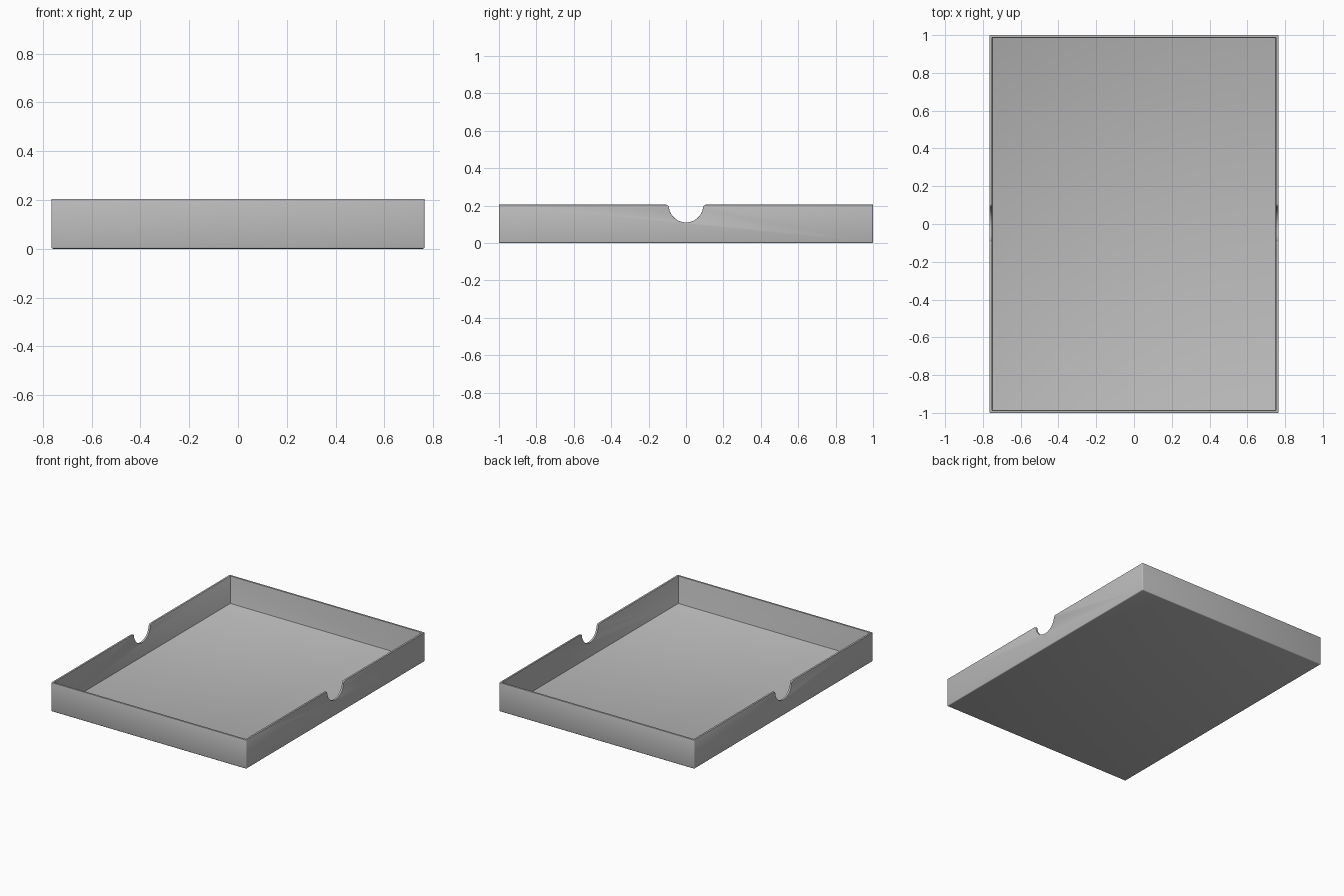
import bpy, bmesh
from math import sin, cos, pi, sqrt, atan2

if "Cube" in bpy.data.objects:
    bpy.data.objects.remove(bpy.data.objects["Cube"], do_unlink=True)

WIDTH, LENGTH, HEIGHT = 1.53, 2.0, 0.205
WALL, FLOOR = 0.014, 0.01

# One plain grey for the whole tray
grey = bpy.data.materials.new("plain_grey")
grey.use_nodes = True
colour = (0.5, 0.5, 0.5, 1)
grey.diffuse_color = colour
grey.node_tree.nodes["Principled BSDF"].inputs["Base Color"].default_value = colour


def finish(bm, name):
    bmesh.ops.recalc_face_normals(bm, faces=bm.faces)
    mesh = bpy.data.meshes.new(name)
    bm.to_mesh(mesh)
    bm.free()
    mesh.materials.append(grey)
    obj = bpy.data.objects.new(name, mesh)
    bpy.context.collection.objects.link(obj)
    return obj


def box(size, bottom):
    bm = bmesh.new()
    bmesh.ops.create_cube(bm, size=1)
    for v in bm.verts:
        v.co.x *= size[0]
        v.co.y *= size[1]
        v.co.z = bottom + (v.co.z + 0.5) * size[2]
    return bm


# Outer body, with softened corners everywhere but the open top
bm = box((WIDTH, LENGTH, HEIGHT), 0)
edges = [e for e in bm.edges if min(v.co.z for v in e.verts) < HEIGHT / 2]
bmesh.ops.bevel(bm, geom=edges, offset=0.006, segments=3, profile=0.5, affect='EDGES')
tray = finish(bm, "tray")

# Hollow inside
cavity = finish(box((WIDTH - 2 * WALL, LENGTH - 2 * WALL, HEIGHT), FLOOR), "cavity_cutter")

# Finger notch: a round scoop whose shoulders curve out into the rim
R, F, ZC = 0.092, 0.016, 0.202
shoulder_z = HEIGHT - F
shoulder_y = sqrt((R + F) ** 2 - (shoulder_z - ZC) ** 2)
tilt = atan2(shoulder_z - ZC, shoulder_y)
half = []
for i in range(13):
    a = -pi / 2 + (tilt + pi / 2) * i / 12
    half.append((R * cos(a), ZC + R * sin(a)))
for i in range(1, 7):
    a = pi + tilt - (pi / 2 + tilt) * i / 6
    half.append((shoulder_y + F * cos(a), shoulder_z + F * sin(a)))
half.append((shoulder_y, HEIGHT + 0.1))
outline = half + [(-y, z) for y, z in reversed(half[1:])]
bm = bmesh.new()
face = bm.faces.new([bm.verts.new((-1, y, z)) for y, z in outline])
swept = bmesh.ops.extrude_face_region(bm, geom=[face])["geom"]
bmesh.ops.translate(bm, vec=(2, 0, 0),
                    verts=[v for v in swept if isinstance(v, bmesh.types.BMVert)])
notch = finish(bm, "finger_notch_cutter")

# Cut the cavity and both notches, then soften the rim
bpy.context.view_layer.objects.active = tray
tray.select_set(True)
for cutter in (cavity, notch):
    cut = tray.modifiers.new(cutter.name, 'BOOLEAN')
    cut.operation = 'DIFFERENCE'
    cut.solver = 'EXACT'
    cut.object = cutter
    bpy.ops.object.modifier_apply(modifier=cut.name)
    bpy.data.objects.remove(cutter, do_unlink=True)
rim = tray.modifiers.new("soft_rim", 'BEVEL')
rim.width = 0.002
rim.segments = 2
rim.limit_method = 'ANGLE'
rim.angle_limit = pi / 3
bpy.ops.object.modifier_apply(modifier=rim.name)
bpy.ops.object.shade_smooth_by_angle(angle=pi / 6)
